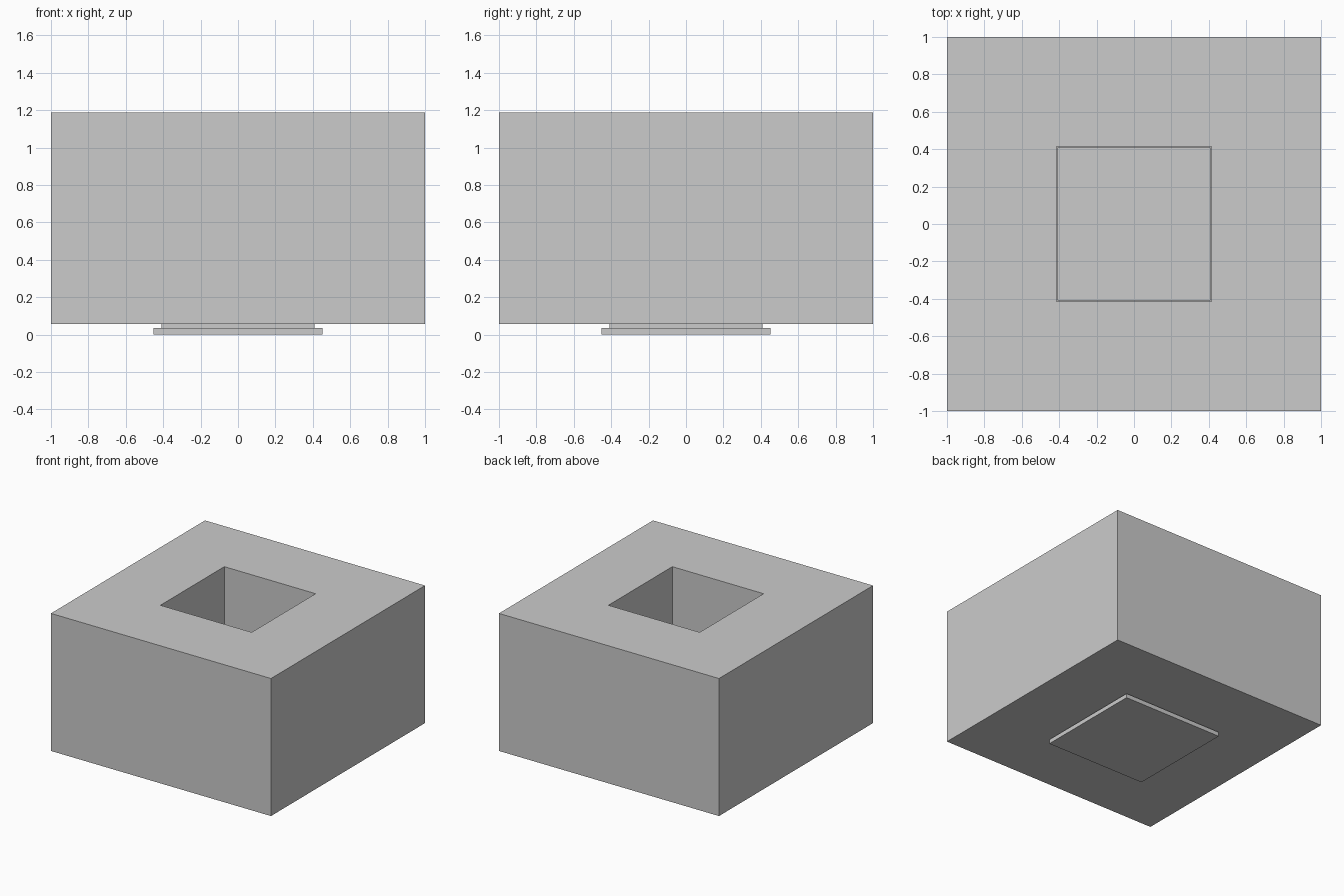
import bpy, bmesh

if "Cube" in bpy.data.objects:
    bpy.data.objects.remove(bpy.data.objects["Cube"])


def finish(bm, name):
    bmesh.ops.recalc_face_normals(bm, faces=bm.faces)
    mesh = bpy.data.meshes.new(name)
    bm.to_mesh(mesh)
    bm.free()
    obj = bpy.data.objects.new(name, mesh)
    bpy.context.collection.objects.link(obj)
    return obj


def square_sweep(name, profile, closed=False):
    """Stack square loops given as (half_width, z); cap the ends unless closed."""
    bm = bmesh.new()
    loops = [[bm.verts.new((sx * h, sy * h, z))
              for sx, sy in ((-1, -1), (1, -1), (1, 1), (-1, 1))]
             for h, z in profile]
    pairs = list(zip(loops, loops[1:]))
    if closed:
        pairs.append((loops[-1], loops[0]))
    else:
        bm.faces.new(loops[0])
        bm.faces.new(loops[-1])
    for a, b in pairs:
        for i in range(4):
            j = (i + 1) % 4
            bm.faces.new((a[i], a[j], b[j], b[i]))
    return finish(bm, name)


# Large block with a square shaft through it
square_sweep("block", [(1.0, 0.057), (1.0, 1.187), (0.415, 1.187), (0.415, 0.057)],
             closed=True)

# Flanged plug closing the shaft from below
square_sweep("flanged_plug", [(0.453, 0.0), (0.453, 0.035), (0.41, 0.035), (0.41, 0.2)])
